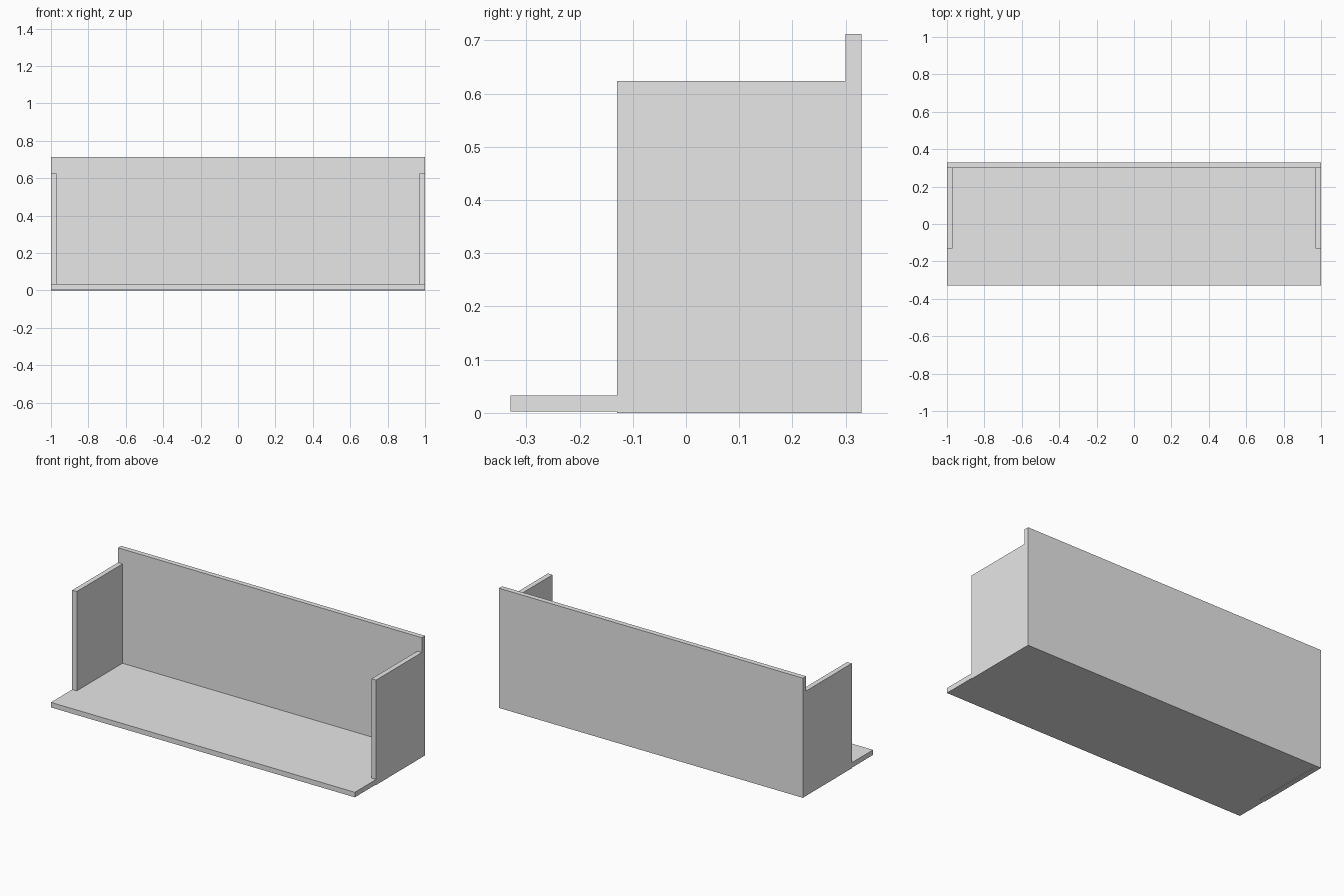
import bpy
import bmesh
from mathutils import Vector

cube = bpy.data.objects.get("Cube")
if cube:
    bpy.data.objects.remove(cube, do_unlink=True)

# Single plain grey finish
grey = bpy.data.materials.new("light_grey")
grey.use_nodes = True
colour = (0.8, 0.8, 0.8, 1)
grey.diffuse_color = colour
grey.node_tree.nodes["Principled BSDF"].inputs["Base Color"].default_value = colour


def panel(name, low, high):
    """Flat board between two opposite corners."""
    low, high = Vector(low), Vector(high)
    bm = bmesh.new()
    bmesh.ops.create_cube(bm, size=1)
    bmesh.ops.scale(bm, vec=high - low, verts=bm.verts)
    mesh = bpy.data.meshes.new(name)
    bm.to_mesh(mesh)
    bm.free()
    mesh.materials.append(grey)
    obj = bpy.data.objects.new(name, mesh)
    obj.location = (low + high) / 2
    bpy.context.collection.objects.link(obj)
    return obj


T = 0.03        # board thickness
BACK = 0.33     # rear face
LIFT = 0.003    # shelf sits slightly above the lower edges of the walls

# Shelf board and tall back board
panel("shelf_board", (-1, -BACK, LIFT), (1, BACK - T, LIFT + T))
panel("back_board", (-1, BACK - T, 0), (1, BACK, 0.712))

# End walls, set back from the front edge
for name, x in (("right_wall", -1), ("left_wall", 1 - T)):
    panel(name, (x, -0.13, 0), (x + T, BACK - T, 0.624))
